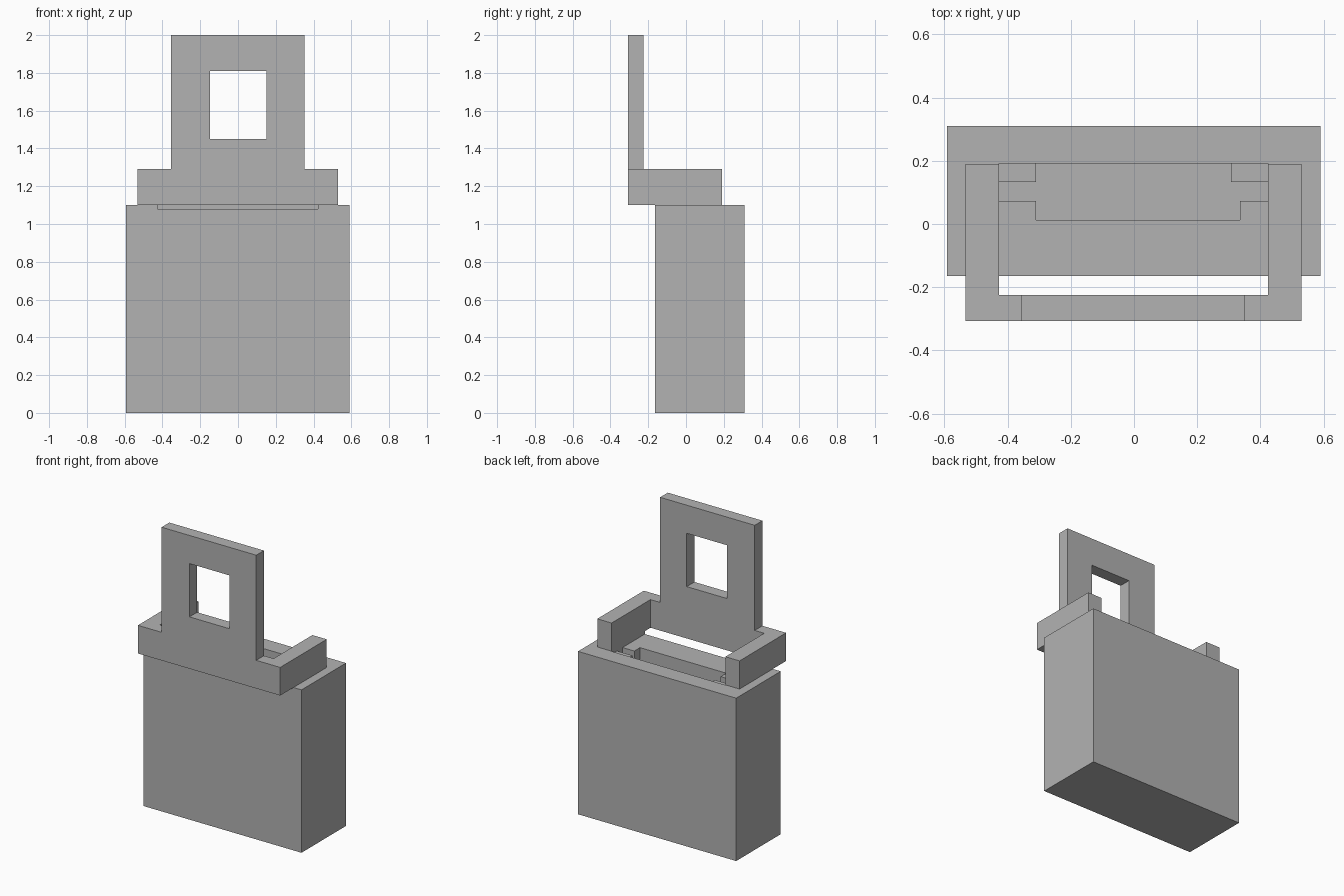
import bpy
import bmesh
import math

cube = bpy.data.objects.get("Cube")
if cube:
    bpy.data.objects.remove(cube, do_unlink=True)

grey = bpy.data.materials.new("plain_grey")
grey.use_nodes = True
grey.diffuse_color = (0.448, 0.448, 0.448, 1)
grey.node_tree.nodes["Principled BSDF"].inputs["Base Color"].default_value = grey.diffuse_color


def prism(name, outline, z0, z1):
    """Extrude a flat outline from z0 up to z1."""
    bm = bmesh.new()
    face = bm.faces.new([bm.verts.new((x, y, z0)) for x, y in outline])
    top = bmesh.ops.extrude_face_region(bm, geom=[face])["geom"]
    bmesh.ops.translate(bm, vec=(0, 0, z1 - z0),
                        verts=[v for v in top if isinstance(v, bmesh.types.BMVert)])
    bmesh.ops.recalc_face_normals(bm, faces=bm.faces)
    mesh = bpy.data.meshes.new(name)
    bm.to_mesh(mesh)
    bm.free()
    mesh.materials.append(grey)
    obj = bpy.data.objects.new(name, mesh)
    bpy.context.collection.objects.link(obj)
    return obj


def box(name, x0, x1, y0, y1, z0, z1):
    return prism(name, [(x0, y0), (x1, y0), (x1, y1), (x0, y1)], z0, z1)


def combine(obj, other, operation):
    """Apply a boolean, remove the helper and merge coplanar faces."""
    other.hide_render = True
    mod = obj.modifiers.new(operation.lower(), 'BOOLEAN')
    mod.operation = operation
    mod.solver = 'EXACT'
    mod.object = other
    bpy.context.view_layer.objects.active = obj
    bpy.ops.object.modifier_apply(modifier=mod.name)
    bpy.data.objects.remove(other, do_unlink=True)
    bm = bmesh.new()
    bm.from_mesh(obj.data)
    bmesh.ops.dissolve_limit(bm, angle_limit=math.radians(1),
                             verts=bm.verts, edges=bm.edges)
    bm.to_mesh(obj.data)
    bm.free()


# Shared inner width of the tray recess and the collar
LEFT, RIGHT, BACK = -0.427, 0.423, 0.192

# Case with a shallow recess open to the front
case = box("case", -0.592, 0.59, -0.165, 0.31, 0, 1.1)
combine(case, box("recess_cutter", LEFT, RIGHT, -0.3, BACK, 1.08, 1.2), 'DIFFERENCE')

# Deep cross-shaped pocket that leaves a post in each corner
pocket = [(-0.31, 0.013), (0.335, 0.013), (0.335, 0.073), (RIGHT, 0.073),
          (RIGHT, 0.133), (0.307, 0.133), (0.307, BACK), (-0.31, BACK),
          (-0.31, 0.133), (LEFT, 0.133), (LEFT, 0.073), (-0.31, 0.073)]
combine(case, prism("pocket_cutter", pocket, 0.12, 1.2), 'DIFFERENCE')

# U-shaped collar resting on the case, open at the back
collar = prism("collar_and_panel",
               [(-0.533, -0.307), (0.53, -0.307), (0.53, 0.19), (RIGHT, 0.19),
                (RIGHT, -0.225), (LEFT, -0.225), (LEFT, 0.19), (-0.533, 0.19)],
               1.1, 1.29)

# Upright panel with a window, fused to the front of the collar
panel = box("panel", -0.356, 0.351, -0.307, -0.225, 1.2, 2)
combine(panel, box("window_cutter", -0.148, 0.152, -0.5, 0, 1.45, 1.81), 'DIFFERENCE')
combine(collar, panel, 'UNION')
